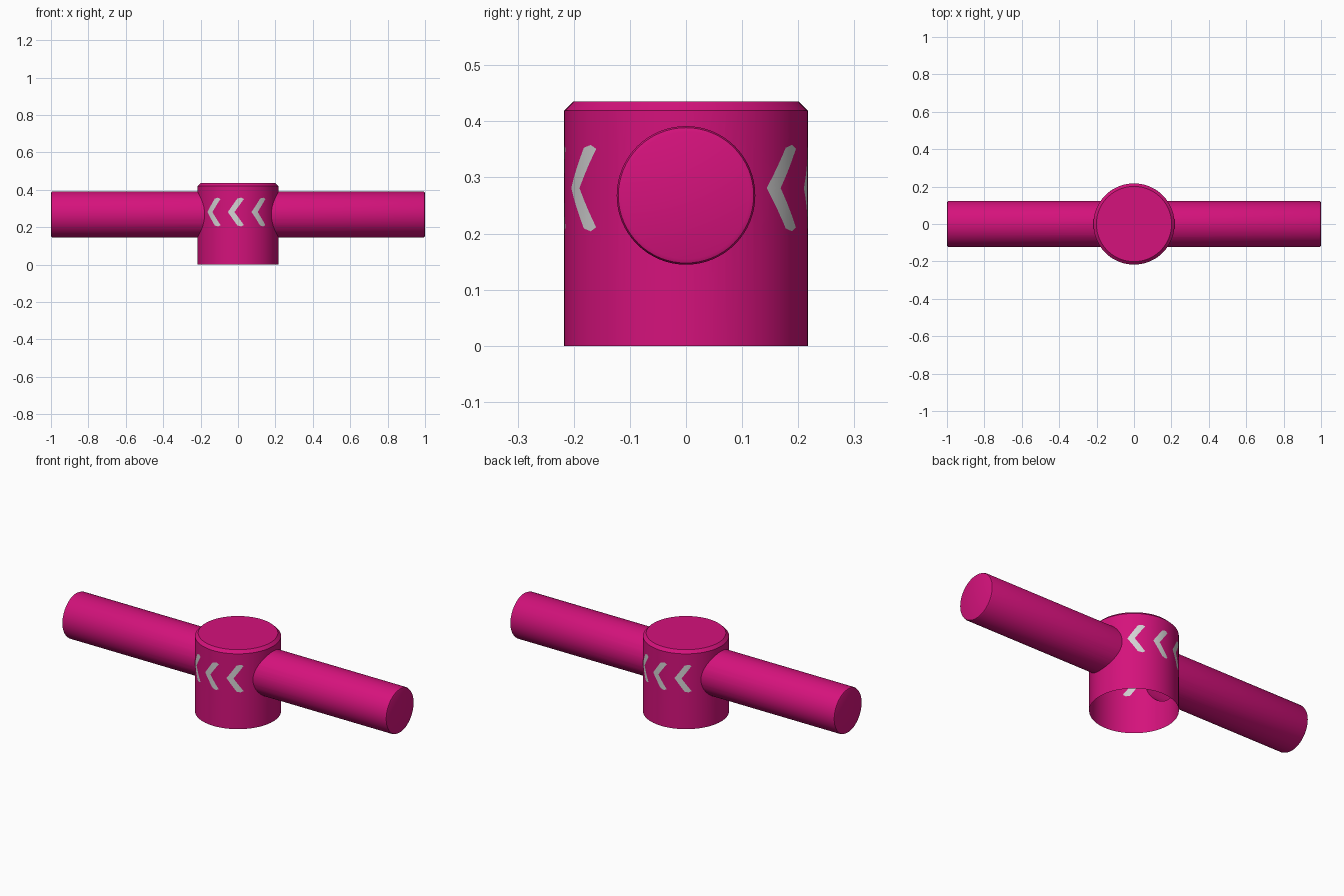
import bpy, bmesh, math
from mathutils import Matrix, Vector

if "Cube" in bpy.data.objects:
    bpy.data.objects.remove(bpy.data.objects["Cube"])

R, H, CHAMFER = 0.217, 0.435, 0.016      # hub
BAR_R, BAR_Z = 0.1235, 0.268             # cross bar
COLS = 96


def material(name, rgb):
    m = bpy.data.materials.new(name)
    m.diffuse_color = (*rgb, 1)
    m.use_nodes = True
    m.node_tree.nodes["Principled BSDF"].inputs["Base Color"].default_value = m.diffuse_color
    return m


pink = material("magenta", (0.66, 0.006, 0.2))
grey = material("light_grey", (0.65, 0.65, 0.65))


def make_object(name, bm, mats):
    me = bpy.data.meshes.new(name)
    bm.to_mesh(me)
    bm.free()
    for m in mats:
        me.materials.append(m)
    ob = bpy.data.objects.new(name, me)
    bpy.context.collection.objects.link(ob)
    return ob


def arc(deg):
    return math.radians(deg) * R


def inside(p, poly):
    signs = [(b - a).cross(p - a).z for a, b in zip(poly, poly[1:] + poly[:1])]
    return all(s > 0 for s in signs) or all(s < 0 for s in signs)


# Hub wall drawn as a flat sheet (arc length, height), later rolled up
bm = bmesh.new()
wall_top = H - CHAMFER
rows = []
for z in (0, wall_top):
    rows.append([bm.verts.new((arc(-180 + 360 * i / COLS), z, 0)) for i in range(COLS + 1)])
for i in range(COLS):
    bm.faces.new((rows[0][i], rows[0][i + 1], rows[1][i + 1], rows[1][i]))

# Chevrons: three on the front, three on the back, cut into the sheet
ARM = [(0, 0), (9.5, 0), (23, 0.070), (19, 0.077), (13.5, 0.072)]
for tip in (-138.5, -104.5, -70.5, 41.5, 75.5, 109.5):
    arms = [[Vector((arc(tip + a), 0.281 + s * z, 0)) for a, z in ARM] for s in (1, -1)]

    def near():
        return [f for f in bm.faces
                if arc(tip - 4) < f.calc_center_median().x < arc(tip + 27)]

    for poly in arms:
        for a, b in zip(poly, poly[1:] + poly[:1]):
            faces = near()
            geom = list({e for f in faces for e in f.edges}) + \
                list({v for f in faces for v in f.verts}) + faces
            d = b - a
            bmesh.ops.bisect_plane(bm, geom=geom, dist=1e-6, plane_co=a,
                                   plane_no=Vector((-d.y, d.x, 0)).normalized())
    for f in near():
        if any(inside(f.calc_center_median(), p) for p in arms):
            f.material_index = 1

# Roll the sheet into a cylinder
for v in bm.verts:
    t = v.co.x / R
    v.co = (R * math.cos(t), R * math.sin(t), v.co.y)
bmesh.ops.remove_doubles(bm, verts=bm.verts[:], dist=1e-5)

# Chamfered top edge and caps
rim = [e for e in bm.edges if e.is_boundary and all(v.co.z > wall_top - 1e-4 for v in e.verts)]
new = bmesh.ops.extrude_edge_only(bm, edges=rim)["geom"]
for v in new:
    if isinstance(v, bmesh.types.BMVert):
        k = (R - CHAMFER) / R
        v.co = (v.co.x * k, v.co.y * k, H)
bmesh.ops.holes_fill(bm, edges=[e for e in bm.edges if e.is_boundary], sides=0)
bmesh.ops.triangulate(bm, faces=bm.faces[:])
bmesh.ops.recalc_face_normals(bm, faces=bm.faces[:])
hub = make_object("hub_with_cross_bar", bm, [pink, grey])

# Cross bar with softened ends
bm = bmesh.new()
bmesh.ops.create_cone(bm, cap_ends=True, segments=64, radius1=BAR_R, radius2=BAR_R, depth=2,
                      matrix=Matrix.Translation((0, 0, BAR_Z)) @ Matrix.Rotation(math.pi / 2, 4, 'Y'))
ends = [e for e in bm.edges if abs(e.verts[0].co.x - e.verts[1].co.x) < 0.1]
bmesh.ops.bevel(bm, geom=ends, offset=0.01, segments=2, profile=0.5, affect='EDGES')
bar = make_object("cross_bar", bm, [pink])

# Join the bar to the hub as one skin
mod = hub.modifiers.new("join", 'BOOLEAN')
mod.operation, mod.solver, mod.object = 'UNION', 'EXACT', bar
bpy.context.view_layer.objects.active = hub
hub.select_set(True)
bpy.ops.object.modifier_apply(modifier=mod.name)
bpy.data.objects.remove(bar)

# Open the bottom of the hollow hub
bm = bmesh.new()
bm.from_mesh(hub.data)
bottom = [f for f in bm.faces if all(v.co.z < 1e-4 for v in f.verts)]
bmesh.ops.delete(bm, geom=bottom, context='FACES')
bm.to_mesh(hub.data)
bm.free()
bpy.ops.object.shade_smooth_by_angle(angle=math.radians(35))
